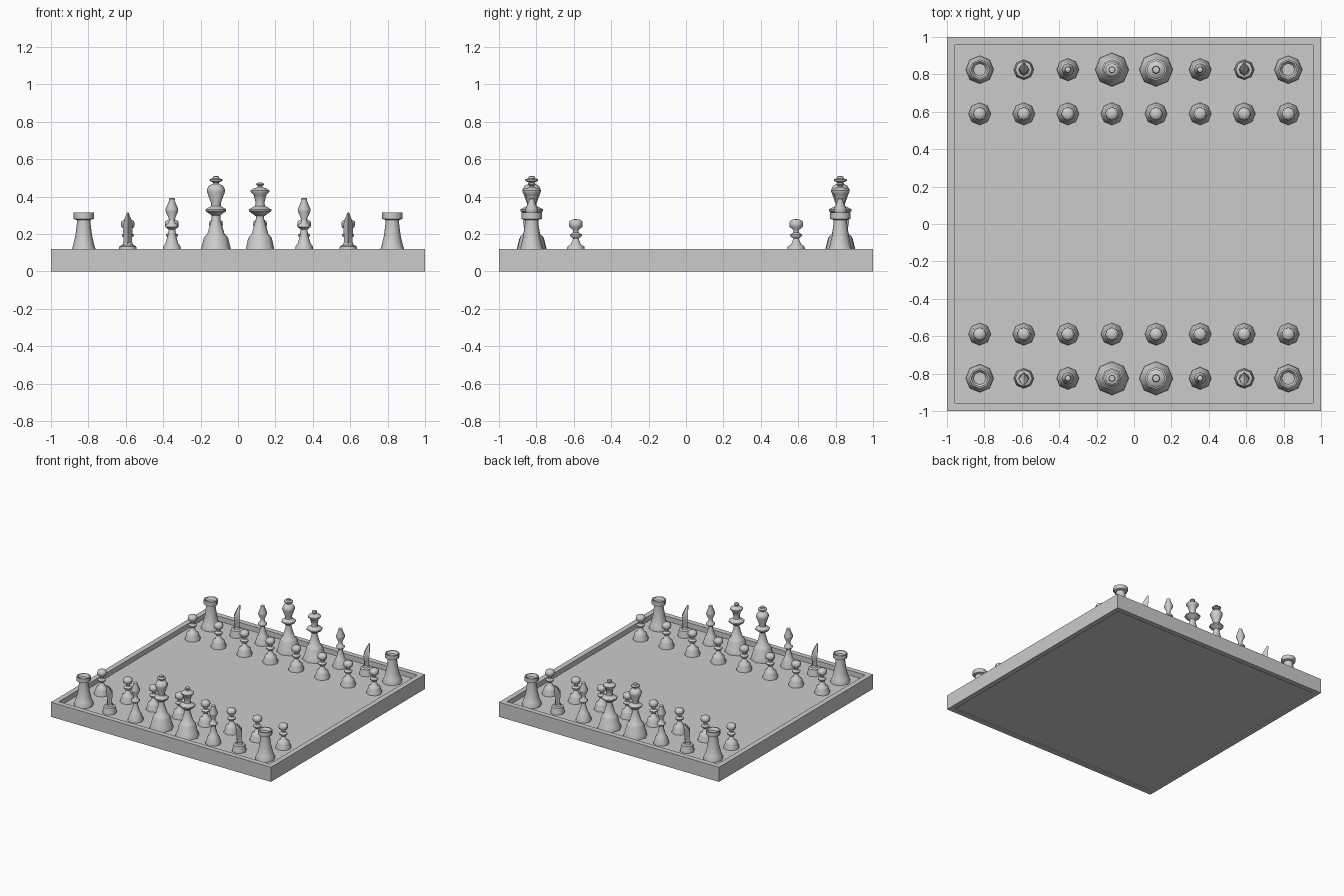
import bpy, bmesh, math
from mathutils import Matrix, Vector

cube = bpy.data.objects.get("Cube")
if cube:
    bpy.data.objects.remove(cube, do_unlink=True)

grey = bpy.data.materials.new("stone_grey")
grey.use_nodes = True
colour = (0.6, 0.6, 0.6, 1)
grey.diffuse_color = colour
grey.node_tree.nodes["Principled BSDF"].inputs["Base Color"].default_value = colour

FLOOR = 0.08
SIDES = 8


def finish(bm, name, angle=50):
    """Turn a bmesh into a mesh with soft shading and sharp corners."""
    bmesh.ops.remove_doubles(bm, verts=bm.verts, dist=0.0005)
    bmesh.ops.recalc_face_normals(bm, faces=bm.faces)
    for f in bm.faces:
        f.smooth = True
    for e in bm.edges:
        if len(e.link_faces) == 2:
            e.smooth = e.calc_face_angle() < math.radians(angle)
    mesh = bpy.data.meshes.new(name)
    bm.to_mesh(mesh)
    bm.free()
    mesh.materials.append(grey)
    return mesh


def lathe(bm, profile):
    """Spin (radius, height) pairs about the z axis."""
    verts = [bm.verts.new((r, 0, z)) for r, z in profile]
    edges = [bm.edges.new(pair) for pair in zip(verts, verts[1:])]
    bmesh.ops.spin(bm, geom=verts + edges, cent=(0, 0, 0), axis=(0, 0, 1),
                   angle=math.tau, steps=SIDES, use_duplicate=False)


def loft(bm, levels):
    """Join diamond sections given as (height, rear y, front y, half width)."""
    rings = []
    for z, y0, y1, w in levels:
        mid = (y0 + y1) / 2
        rings.append([bm.verts.new(p) for p in
                      ((0, y0, z), (w, mid, z), (0, y1, z), (-w, mid, z))])
    for a, b in zip(rings, rings[1:]):
        for i in range(4):
            j = (i + 1) % 4
            bm.faces.new((a[i], a[j], b[j], b[i]))
    bm.faces.new(rings[0])
    bm.faces.new(rings[-1])


def piece(name, profile, head=None):
    bm = bmesh.new()
    lathe(bm, [(0, FLOOR)] + profile)
    if head:
        loft(bm, head)
    return finish(bm, name)


def place(name, mesh, x, y, turn=0):
    obj = bpy.data.objects.new(name, mesh)
    obj.location = (x, y, 0)
    obj.rotation_euler.z = turn
    bpy.context.collection.objects.link(obj)


# Board: a square tray with a raised rim
bm = bmesh.new()
bmesh.ops.create_cube(bm, size=1, matrix=Matrix.Translation((0, 0, 0.06))
                      @ Matrix.Diagonal((2, 2, 0.12, 1)))
for side, depth in ((1, FLOOR - 0.12), (-1, 0.008)):
    bm.faces.ensure_lookup_table()
    face = next(f for f in bm.faces if f.normal.z * side > 0.9)
    bmesh.ops.inset_region(bm, faces=[face], thickness=0.06)
    ring = bmesh.ops.inset_region(bm, faces=[face], thickness=0.0008)
    bmesh.ops.translate(bm, verts=face.verts, vec=Vector((0, 0, depth)))
place("board", finish(bm, "board", 40), 0, 0)

# Piece shapes
pawn = piece("pawn", [
    (.06, FLOOR), (.058, .095), (.047, .12), (.045, .133), (.026, .145),
    (.015, .175), (.032, .19), (.032, .197), (.015, .208), (.015, .222),
    (.034, .237), (.037, .252), (.034, .268), (.02, .277), (0, .28)])
rook = piece("rook", [
    (.075, FLOOR), (.073, .1), (.064, .12), (.058, .135), (.045, .19),
    (.036, .26), (.036, .275), (.055, .281), (.055, .315), (.046, .315),
    (.034, .295), (0, .295)])
knight = piece("knight", [
    (.054, FLOOR), (.052, .1), (.046, .12), (.045, .134), (.028, .14),
    (.024, .155), (0, .157)],
    head=[(.14, -.026, .026, .022), (.19, -.03, .024, .022),
          (.215, -.036, .036, .026), (.25, -.045, .034, .026),
          (.285, -.046, .004, .016), (.315, -.046, -.03, .004)])
bishop = piece("bishop", [
    (.06, FLOOR), (.058, .1), (.048, .12), (.046, .134), (.034, .15),
    (.02, .2), (.018, .225), (.034, .237), (.034, .247), (.018, .26),
    (.015, .28), (.034, .322), (.034, .333), (.015, .378), (.016, .388),
    (.01, .393), (0, .393)])
queen = piece("queen", [
    (.09, FLOOR), (.088, .1), (.076, .12), (.064, .175), (.058, .187),
    (.045, .2), (.022, .28), (.022, .295), (.06, .322), (.06, .332),
    (.026, .35), (.024, .37), (.034, .41), (.05, .425), (.05, .433),
    (.036, .443), (.014, .45), (.012, .456), (.021, .464), (.018, .473),
    (0, .476)])
king = piece("king", [
    (.09, FLOOR), (.088, .1), (.08, .12), (.066, .175), (.06, .187),
    (.046, .2), (.023, .28), (.023, .3), (.055, .322), (.055, .332),
    (.026, .35), (.026, .365), (.048, .425), (.048, .44), (.036, .46),
    (.015, .468), (.016, .476), (.035, .484), (.035, .492), (.018, .498),
    (.016, .508), (0, .51)])

# Two facing armies
STEP = 0.2357
back_row = [("rook", rook), ("knight", knight), ("bishop", bishop),
            ("king", king), ("queen", queen), ("bishop", bishop),
            ("knight", knight), ("rook", rook)]
for army, sign, turn in (("front", -1, 0), ("back", 1, math.pi)):
    for i, (name, mesh) in enumerate(back_row):
        x = (i - 3.5) * STEP
        place(f"{army}_{name}_{i + 1}", mesh, x, sign * 0.825, turn)
        place(f"{army}_pawn_{i + 1}", pawn, x, sign * 0.589, turn)
